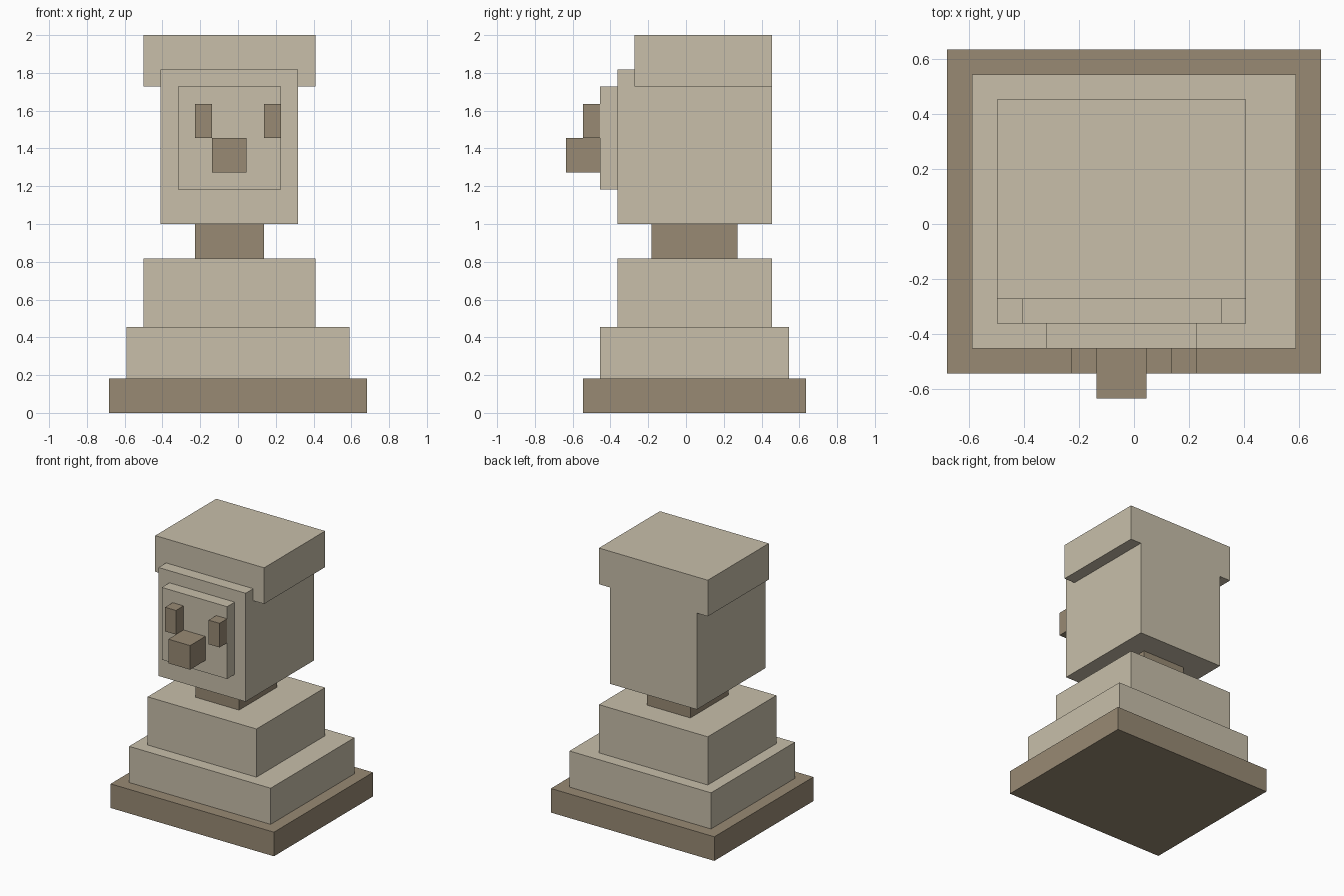
import bpy

cube = bpy.data.objects.get("Cube")
if cube:
    bpy.data.objects.remove(cube, do_unlink=True)

UNIT = 1 / 11  # the model is built on a grid, 22 units tall


def make_material(name, color):
    mat = bpy.data.materials.new(name)
    mat.use_nodes = True
    mat.diffuse_color = color
    node = next(n for n in mat.node_tree.nodes if n.type == "BSDF_PRINCIPLED")
    node.inputs["Base Color"].default_value = color
    node.inputs["Roughness"].default_value = 0.9
    return mat


light = make_material("light_stone", (0.578, 0.521, 0.402, 1))
dark = make_material("dark_stone", (0.314, 0.254, 0.174, 1))


def block(name, mat, x, y, z):
    """Box spanning the given (low, high) grid ranges."""
    spans = (x, y, z)
    bpy.ops.mesh.primitive_cube_add(size=1)
    obj = bpy.context.object
    obj.name = name
    obj.location = [(lo + hi) / 2 * UNIT for lo, hi in spans]
    obj.scale = [(hi - lo) * UNIT for lo, hi in spans]
    bpy.ops.object.transform_apply(location=False, rotation=False, scale=True)
    obj.data.materials.append(mat)
    return obj


# Stepped pedestal
block("base_slab", dark, (-7.5, 7.5), (-6, 7), (0, 2))
block("lower_step", light, (-6.5, 6.5), (-5, 6), (2, 5))
block("upper_step", light, (-5.5, 4.5), (-4, 5), (5, 9))

# Neck, head and overhanging cap
block("neck", dark, (-2.5, 1.5), (-2, 3), (9, 11))
block("head", light, (-4.5, 3.5), (-4, 5), (11, 20))
block("cap", light, (-5.5, 4.5), (-3, 5), (19, 22))

# Face
block("face_plate", light, (-3.5, 2.5), (-5, -4), (13, 19))
block("nose", dark, (-1.5, 0.5), (-7, -5), (14, 16))
for side, x in (("right", -2.5), ("left", 1.5 - 0.1 + 0.1 - 0.0)):
    block(side + "_eye", dark, (x, x + 1), (-6, -5), (16, 18))
